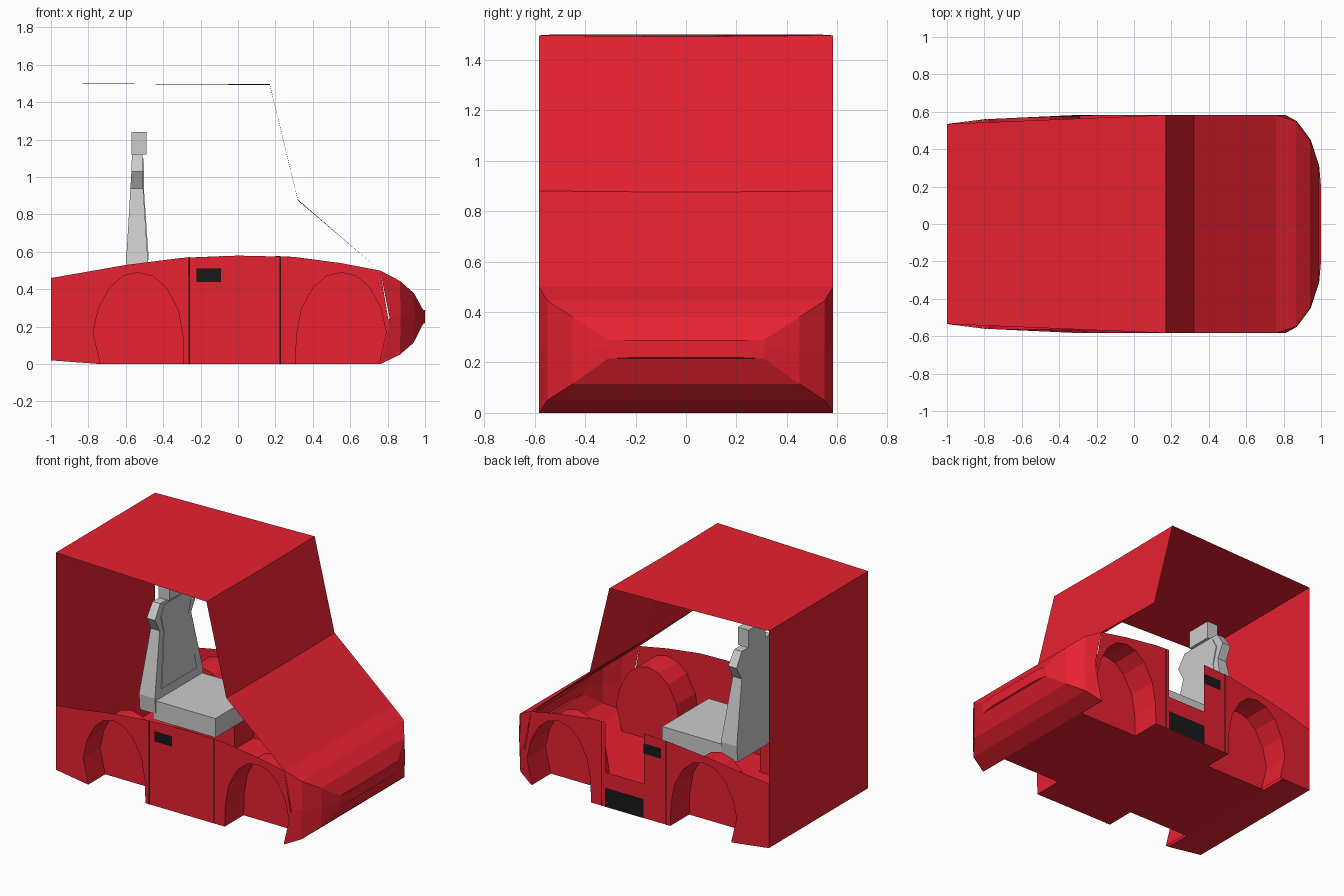
import bpy

if "Cube" in bpy.data.objects:
    bpy.data.objects.remove(bpy.data.objects["Cube"])

def material(name, col):
    m = bpy.data.materials.new(name)
    m.diffuse_color = (*col, 1)
    m.use_nodes = True
    m.node_tree.nodes["Principled BSDF"].inputs["Base Color"].default_value = m.diffuse_color
    return m

RED = material("red_paint", (0.8, 0.015, 0.03))
BLACK = material("black_trim", (0.01, 0.01, 0.01))
GREY = None

def mesh(name, verts, faces, mat):
    me = bpy.data.meshes.new(name)
    me.from_pydata(verts, [], faces)
    me.update()
    ob = bpy.data.objects.new(name, me)
    bpy.context.collection.objects.link(ob)
    if mat:
        me.materials.append(mat)
    return ob

def loft(name, rings, mat, closed=True, caps=()):
    """Bridge a list of equal-length point rings with quads."""
    n = len(rings[0])
    faces = []
    for r in range(len(rings) - 1):
        for i in range(n if closed else n - 1):
            j = (i + 1) % n
            faces.append((r*n + i, r*n + j, (r+1)*n + j, (r+1)*n + i))
    for c in caps:
        faces.append(tuple(c*n + i for i in range(n)))
    return mesh(name, [p for r in rings for p in r], faces, mat)

def half_width(x):
    pts = [(-1, .535), (-.8, .56), (-.3, .583), (1, .583)]
    for (x0, w0), (x1, w1) in zip(pts, pts[1:]):
        if x <= x1:
            return w0 + (w1 - w0) * (x - x0) / (x1 - x0)

# wheel arch outline, front one from rear foot to front foot, rear one mirrored
ARCH = [(-.245, 0), (-.24, .15), (-.215, .29), (-.15, .41), (-.08, .47), (0, .49),
        (.08, .47), (.15, .41), (.21, .3), (.24, .17), (.2, 0)]
front_arch = [(.553 + x, z) for x, z in ARCH]
rear_arch = [(-.535 - x, z) for x, z in reversed(ARCH)]
WELL_Y = .38

# body sides with wheel arches; the far side has a low entrance opening
entrance = [(.2, .578), (.2, .235), (-.09, .235), (-.09, .577)]
for s, side in ((-1, "near"), (1, "far")):
    top = [(.76, .5), (.55, .54), (.3, .573)] + (entrance if s > 0 else [(0, .58)])
    top += [(-.3, .568), (-.6, .53), (-.8, .495), (-1, .46)]
    outline = [(-1, .02)] + rear_arch + front_arch + [(.76, 0), (.81, .2)] + top
    mesh("body_side_" + side, [(x, s * half_width(x), z) for x, z in outline],
         [tuple(range(len(outline)))], RED)

    # wheel wells
    for label, arch in (("rear", rear_arch), ("front", front_arch)):
        loft(f"{label}_wheel_well_{side}",
             [[(x, s * half_width(x), z) for x, z in arch],
              [(x, s * WELL_Y, z) for x, z in arch]], RED, closed=False, caps=(1,))

    # door seams, handle
    def decal(name, x0, x1, z0, z1):
        y = s * .585
        mesh(name, [(x0, y, z0), (x1, y, z0), (x1, y, z1), (x0, y, z1)],
             [(0, 1, 2, 3)], BLACK)
    for x in (-.26, .227):
        decal("door_seam_" + side, x - .004, x + .004, 0, .572)
    decal("door_handle_" + side, -.222, -.09, .44, .51)
    if s > 0:
        decal("entrance_step", -.09, .2, 0, .13)

# floor strips, narrow between the wheel wells
cuts = [(-1, .535), (-.735 - .02, .56), (-.735 - .02, WELL_Y), (-.29, WELL_Y), (-.29, .583),
        (.308, .583), (.308, WELL_Y), (.753, WELL_Y), (.753, .583), (.76, .583)]
floor = []
for a, b in zip(cuts, cuts[1:]):
    if a[0] != b[0]:
        floor.append([(x, y * w, .02 if x == -1 else 0)
                      for x, y, w in ((a[0], -1, a[1]), (b[0], -1, b[1]),
                                      (b[0], 1, b[1]), (a[0], 1, a[1]))])
mesh("floor", [p for q in floor for p in q],
     [tuple(range(4*i, 4*i + 4)) for i in range(len(floor))], RED)

# tapered nose: corner x, side x, half width, bottom, top
nose = [(.76, .81, .583, 0, .5), (.865, .87, .55, .05, .445),
        (.94, .945, .45, .115, .38), (.99, .99, .31, .215, .29)]
rings = [[(x, -w, b), (m, -w, (b + t) / 2), (x, -w, t), (x, w, t),
          (m, w, (b + t) / 2), (x, w, b)] for x, m, w, b, t in nose]
rings.append([(1, -.2, .22), (1, -.2, .255), (1, -.2, .29),
              (1, .2, .29), (1, .2, .255), (1, .2, .22)])
loft("nose", rings, RED, caps=(4,))

# one sheet: rear panel, roof, windscreen and bonnet
shell = [(-1, .02), (-1, 1.5), (.17, 1.497), (.32, .88), (.76, .5)]
loft("roof_shell", [[(x, y * half_width(x), z - (.005 if y == 0 and .1 < x < .5 else 0))
                     for y in (-1, 0, 1)] for x, z in shell], RED, closed=False)

# seat
SEAT_Y = .05
def block(name, rows):
    """Stack of rectangles: z, half width, back x, front x."""
    return loft(name, [[(b, SEAT_Y - w, z), (f, SEAT_Y - w, z), (f, SEAT_Y + w, z),
                        (b, SEAT_Y + w, z)] for z, w, b, f in rows], GREY,
                caps=(0, len(rows) - 1))

block("seat_cushion", [(.37, .25, -.5, -.03), (.5, .25, -.5, -.03)])
block("seat_back", [(.41, .25, -.6, -.48), (.52, .26, -.6, -.48), (.94, .17, -.575, -.507),
                    (1.03, .22, -.57, -.507), (1.12, .16, -.567, -.51)])
block("seat_back_pad", [(.56, .19, -.55, -.477), (.92, .13, -.55, -.502),
                        (1.03, .16, -.55, -.502), (1.1, .12, -.55, -.505)])
block("headrest", [(1.12, .09, -.57, -.49), (1.24, .09, -.57, -.49)])
